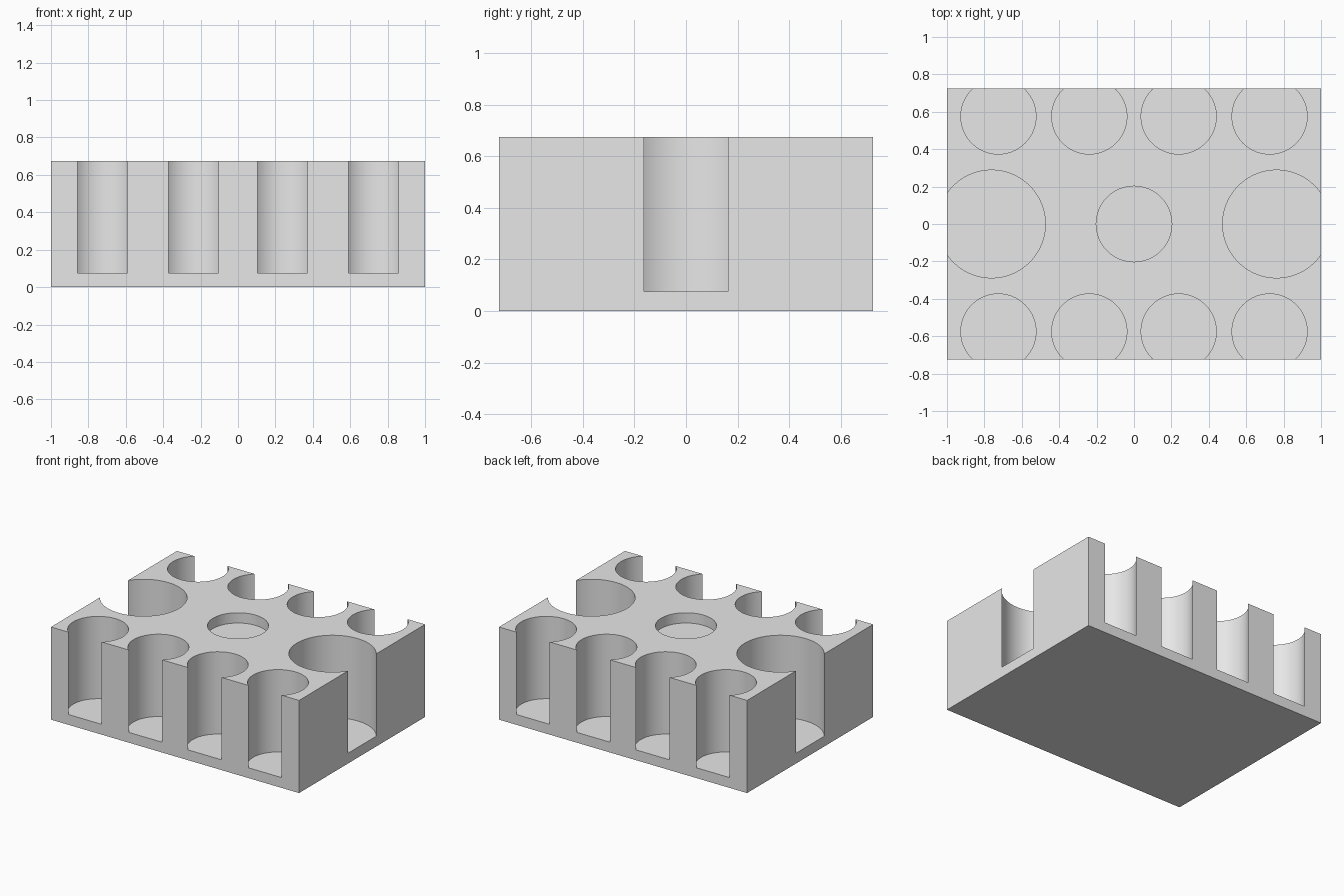
import bpy
import math

cube = bpy.data.objects.get("Cube")
if cube:
    bpy.data.objects.remove(cube, do_unlink=True)

HEIGHT = 0.675
HALF_DEPTH = 0.725
FLOOR = 0.075

grey = bpy.data.materials.new("plain_grey")
grey.use_nodes = True
grey.diffuse_color = (0.8, 0.8, 0.8, 1)
grey.node_tree.nodes["Principled BSDF"].inputs["Base Color"].default_value = (0.8, 0.8, 0.8, 1)

# Solid block
bpy.ops.mesh.primitive_cube_add(size=1, location=(0, 0, HEIGHT / 2))
block = bpy.context.object
block.name = "holder_block"
block.scale = (2, 2 * HALF_DEPTH, HEIGHT)
bpy.ops.object.transform_apply(location=True, rotation=False, scale=True)
block.data.materials.append(grey)


def bore(x, y, radius, floor):
    """Cut a flat-bottomed round pocket down from the top face."""
    top = HEIGHT + 0.1
    bpy.ops.mesh.primitive_cylinder_add(
        vertices=96, radius=radius, depth=top - floor,
        location=(x, y, (top + floor) / 2))
    cutter = bpy.context.object
    cutter.name = "pocket_cutter"
    cutter.hide_render = True
    cutter.data.materials.append(grey)
    cut = block.modifiers.new("pocket", "BOOLEAN")
    cut.operation = "DIFFERENCE"
    cut.solver = "EXACT"
    cut.object = cutter
    bpy.context.view_layer.objects.active = block
    bpy.ops.object.modifier_apply(modifier=cut.name)
    bpy.data.objects.remove(cutter, do_unlink=True)


# Rows of small pockets open to the front and back
for side in (-1, 1):
    for x in (-0.725, -0.239, 0.239, 0.725):
        bore(x, side * 0.575, 0.201, FLOOR)

# Large pockets open to the left and right
for side in (-1, 1):
    bore(side * 0.762, 0, 0.288, FLOOR)

# Shallow centre recess
bore(0, 0, 0.202, HEIGHT - 0.075)

# Smooth pocket walls, sharp rims
bpy.ops.object.select_all(action="DESELECT")
block.select_set(True)
bpy.context.view_layer.objects.active = block
bpy.ops.object.shade_smooth_by_angle(angle=math.radians(30))
